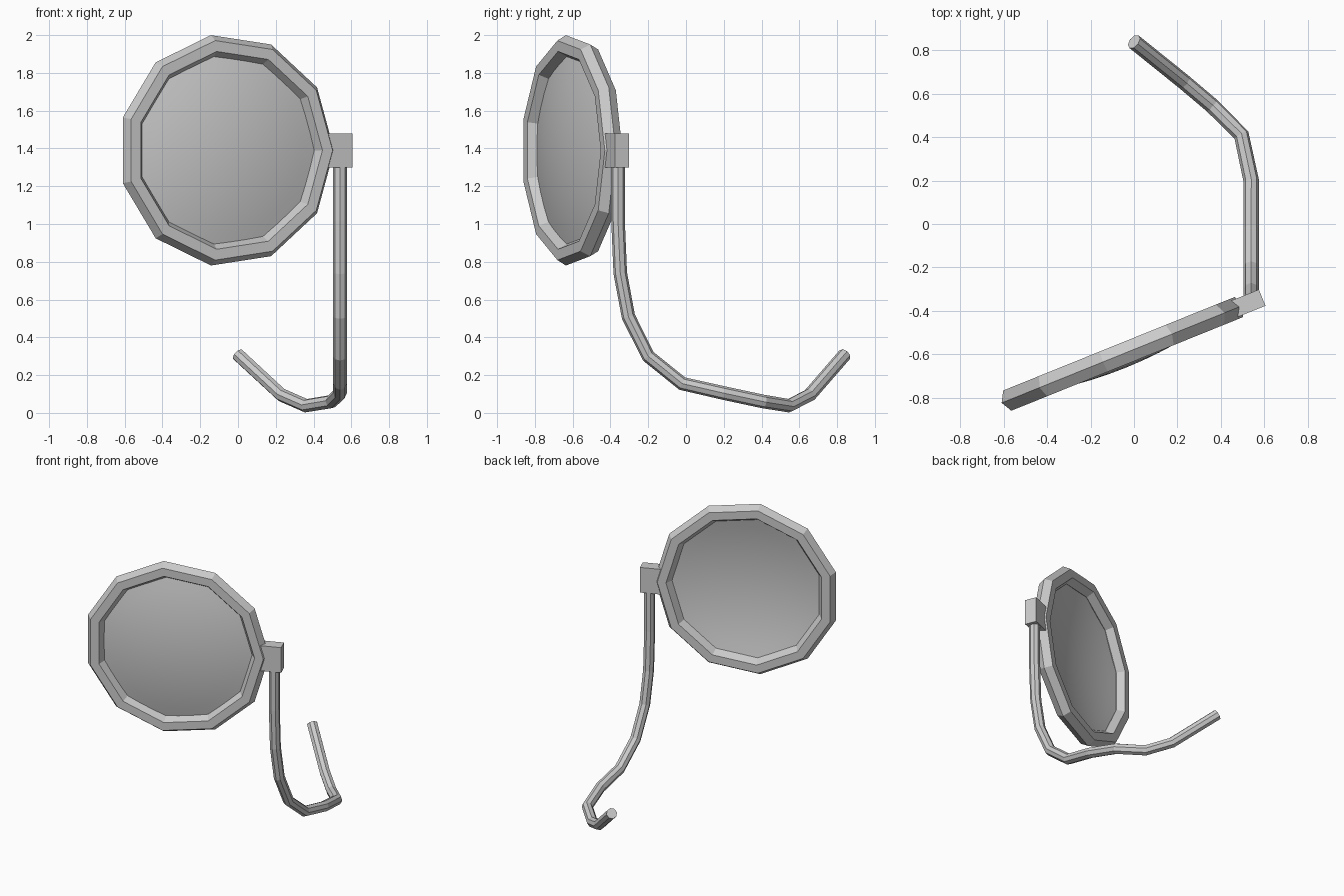
import bpy, bmesh, math
from mathutils import Matrix, Vector

if "Cube" in bpy.data.objects:
    bpy.data.objects.remove(bpy.data.objects["Cube"])

# Mirror frame: local x along the mirror, local y up, local z out of the glass
A = math.radians(22)
FRAME = Matrix.Translation((-0.062, -0.603, 1.39)) @ Matrix(
    ((math.cos(A), 0, math.sin(A), 0),
     (math.sin(A), 0, -math.cos(A), 0),
     (0, 1, 0, 0),
     (0, 0, 0, 1)))


def revolve(name, profile, sides, closed, smooth):
    """Spin (radius, height) points about local z and place in the mirror frame."""
    bm = bmesh.new()
    rings = []
    for r, h in profile:
        n = sides if r > 0 else 1
        rings.append([bm.verts.new((r * math.cos(math.tau * i / sides),
                                    r * math.sin(math.tau * i / sides), h))
                      for i in range(n)])
    pairs = list(zip(rings, rings[1:]))
    if closed:
        pairs.append((rings[-1], rings[0]))
    for a, b in pairs:
        for i in range(sides):
            j = (i + 1) % sides
            quad = [a[i], a[j]] + ([b[0]] if len(b) == 1 else [b[j], b[i]])
            bm.faces.new(quad).smooth = smooth
    if closed:
        bmesh.ops.recalc_face_normals(bm, faces=bm.faces)
    return finish(name, bm)


def finish(name, bm):
    bm.transform(FRAME)
    me = bpy.data.meshes.new(name)
    bm.to_mesh(me)
    bm.free()
    ob = bpy.data.objects.new(name, me)
    bpy.context.collection.objects.link(ob)
    return ob


# Eleven-sided frame with a hexagonal cross-section
hexagon = [(0.558 + 0.058 * math.cos(math.tau * k / 6),
            0.058 * math.sin(math.tau * k / 6)) for k in range(6)]
revolve("mirror_frame", hexagon, 11, True, False)

# Slightly domed glass
R, H = 0.51, 0.064
dome = [(R * (1 - k / 6), H * (1 - (1 - k / 6) ** 2)) for k in range(7)]
revolve("mirror_glass", dome, 33, False, True)

# Mounting block at the side of the frame
bm = bmesh.new()
bmesh.ops.create_cube(bm, size=1, matrix=Matrix.Translation((0.624, 0, 0))
                      @ Matrix.Diagonal((0.16, 0.18, 0.081, 1)))
finish("mounting_block", bm)

# Bent tube arm
path = [(0.54, -0.36, 1.35), (0.54, -0.36, 1.02), (0.54, -0.348, 0.74),
        (0.54, -0.305, 0.51), (0.54, -0.20, 0.30), (0.54, -0.02, 0.155),
        (0.54, 0.20, 0.105), (0.495, 0.41, 0.06), (0.36, 0.545, 0.038),
        (0.23, 0.655, 0.095), (0.0, 0.84, 0.308)]
cu = bpy.data.curves.new("arm_tube", 'CURVE')
cu.dimensions = '3D'
cu.bevel_depth = 0.036
cu.bevel_resolution = 2
cu.use_fill_caps = True
sp = cu.splines.new('POLY')
sp.points.add(len(path) - 1)
for p, co in zip(sp.points, path):
    p.co = (*co, 1)
sp.use_smooth = False
bpy.context.collection.objects.link(bpy.data.objects.new("arm_tube", cu))
